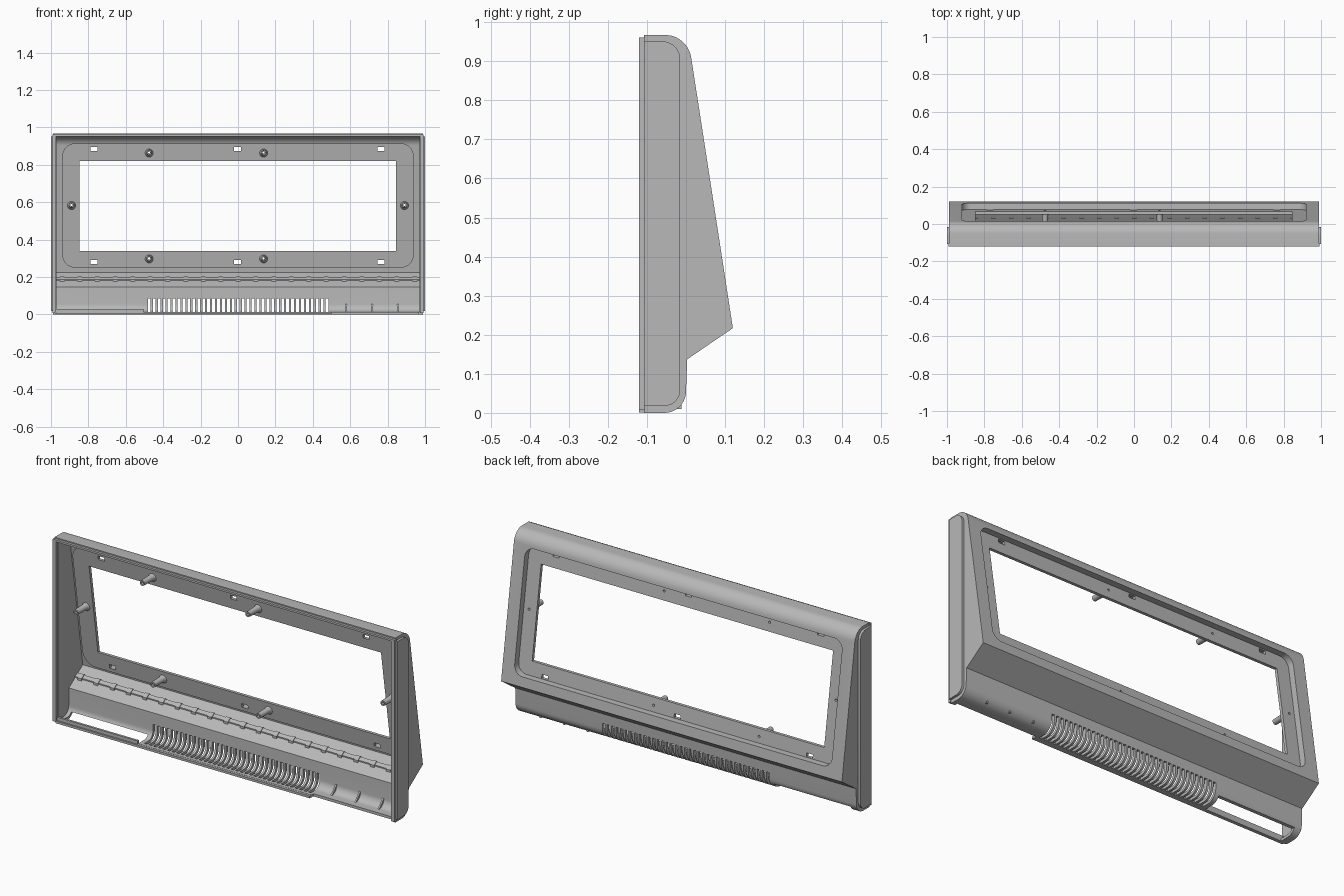
import bpy, bmesh, math
from mathutils import Vector

cube = bpy.data.objects.get("Cube")
if cube:
    bpy.data.objects.remove(cube, do_unlink=True)

grey = bpy.data.materials.new("housing grey")
grey.use_nodes = True
grey.diffuse_color = (0.48, 0.48, 0.48, 1)
grey.node_tree.nodes["Principled BSDF"].inputs["Base Color"].default_value = (0.48, 0.48, 0.48, 1)


def make(name, ring_pairs):
    """Solid(s) lofted between matching pairs of rings."""
    bm = bmesh.new()
    for ring_a, ring_b in ring_pairs:
        a = [bm.verts.new(p) for p in ring_a]
        b = [bm.verts.new(p) for p in ring_b]
        bm.faces.new(a)
        bm.faces.new(b[::-1])
        for i in range(len(a)):
            j = (i + 1) % len(a)
            bm.faces.new((a[j], a[i], b[i], b[j]))
    bmesh.ops.recalc_face_normals(bm, faces=bm.faces)
    mesh = bpy.data.meshes.new(name)
    bm.to_mesh(mesh)
    bm.free()
    mesh.materials.append(grey)
    obj = bpy.data.objects.new(name, mesh)
    bpy.context.collection.objects.link(obj)
    return obj


def along_x(profile, x0, x1):
    return [(x0, y, z) for y, z in profile], [(x1, y, z) for y, z in profile]


def box(x0, x1, y0, y1, z0, z1):
    return along_x([(y0, z0), (y1, z0), (y1, z1), (y0, z1)], x0, x1)


def corner(a, c, b, n=10):
    """Rounded corner from a to b around the sharp point c."""
    a, b, c = Vector(a), Vector(b), Vector(c)
    p, q = a.lerp(c, 0.55), b.lerp(c, 0.55)
    pts = []
    for i in range(n + 1):
        t = i / n
        s = 1 - t
        pts.append(tuple(a * s**3 + p * 3 * s * s * t + q * 3 * s * t * t + b * t**3))
    return pts


def slope(z):
    """Depth of the sloping back face at height z."""
    return 0.12 - (z - 0.217) * 0.154


def sloped_panel(half, z0, z1, r, front, back):
    """Rounded rectangle following the sloping back face."""
    pts = []
    for cx, cz, start in ((half - r, z1 - r, 0), (r - half, z1 - r, 90),
                          (r - half, z0 + r, 180), (half - r, z0 + r, 270)):
        for i in range(9):
            t = math.radians(start + i * 90 / 8)
            pts.append((cx + r * math.cos(t), cz + r * math.sin(t)))
    return ([(x, slope(z) + front, z) for x, z in pts],
            [(x, slope(z) + back, z) for x, z in pts])


def boolean(obj, cutter, operation):
    cutter.hide_render = True
    mod = obj.modifiers.new(cutter.name, "BOOLEAN")
    mod.operation = operation
    mod.solver = "EXACT"
    mod.object = cutter
    bpy.context.view_layer.objects.active = obj
    bpy.ops.object.modifier_apply(modifier=mod.name)
    bpy.data.objects.remove(cutter, do_unlink=True)


def smooth(obj):
    bpy.ops.object.select_all(action="DESELECT")
    obj.select_set(True)
    bpy.context.view_layer.objects.active = obj
    bpy.ops.object.shade_smooth_by_angle(angle=math.radians(28))


# Hollow housing, open at the front
outer = ([(-0.107, 0)] + corner((-0.055, 0), (0, 0), (0, 0.055))
         + [(0.003, 0.137), (0.12, 0.217)]
         + corner((slope(0.91), 0.91), (slope(0.967), 0.967), (-0.05, 0.967)) + [(-0.107, 0.967)])
inner = ([(-0.3, 0.014)] + corner((-0.055, 0.014), (-0.016, 0.014), (-0.016, 0.055))
         + [(-0.014, 0.146), (0.1, 0.224)]
         + corner((slope(0.905) - 0.018, 0.905), (slope(0.95) - 0.018, 0.95), (-0.055, 0.95))
         + [(-0.3, 0.95)])
housing = make("housing", [along_x(outer, -0.988, 0.988)])
boolean(housing, make("cavity", [along_x(inner, -0.97, 0.97)]), "DIFFERENCE")

# Recessed screen frame with window
boolean(housing, make("pan", [sloped_panel(0.94, 0.25, 0.915, 0.07, -0.05, -0.006)]), "UNION")
boolean(housing, make("recess", [sloped_panel(0.92, 0.268, 0.9, 0.05, -0.034, 0.1)]), "DIFFERENCE")
boolean(housing, make("window", [box(-0.848, 0.845, -0.2, 0.3, 0.34, 0.82)]), "DIFFERENCE")

# Clip holes and screw holes through the frame
boolean(housing, make("clip_holes", [box(x - 0.018, x + 0.018, -0.2, 0.3, z - 0.01, z + 0.01)
                                     for x in (-0.77, -0.003, 0.765) for z in (0.28, 0.884)]),
        "DIFFERENCE")
BOSSES = [(x, z) for x in (-0.475, 0.137) for z in (0.3, 0.866)] + [(-0.89, 0.585), (0.89, 0.585)]


def circle(x, y, z, r, n=20):
    return [(x + r * math.cos(2 * math.pi * i / n), y, z + r * math.sin(2 * math.pi * i / n))
            for i in range(n)]


boolean(housing, make("screw_holes", [(circle(x, -0.2, z, 0.006), circle(x, 0.3, z, 0.006))
                                      for x, z in BOSSES]), "DIFFERENCE")

# Vent slots wrapping around the lower back edge
boolean(housing, make("vent_slots", [box(x - 0.0075, x + 0.0075, -0.088, 0.05, -0.05, 0.086)
                                     for x in (-0.474 + 0.0264 * i for i in range(37))]),
        "DIFFERENCE")

# Floor opening on one side, floor set back on the other
boolean(housing, make("floor_opening", [box(-0.95, -0.505, -0.1, 0.05, -0.05, 0.03)]), "DIFFERENCE")
boolean(housing, make("floor_step", [box(0.5, 0.965, -0.2, -0.09, -0.05, 0.013 + 0.01)]), "DIFFERENCE")
smooth(housing)

# Front tongue around the open edge
make("top_tongue", [box(-0.975, 0.975, -0.12, -0.105, 0.951, 0.961)])
make("bottom_tongue", [box(-0.975, 0.5, -0.12, -0.105, 0.001, 0.013)])
make("opening_strip", [box(-0.97, -0.505, -0.112, -0.1, 0.001, 0.03)])

# End plates and side tongues
plate = ([(-0.107, 0.018)] + corner((-0.055, 0.018), (-0.015, 0.018), (-0.015, 0.058))
         + corner((-0.015, 0.905), (-0.015, 0.951), (-0.06, 0.951)) + [(-0.107, 0.951)])
for side, label in ((1, "left"), (-1, "right")):
    smooth(make(label + "_end_plate", [along_x(plate, side * 0.986, side * 1.0)]))
    make(label + "_tongue", [box(side * 0.972, side * 0.992, -0.12, -0.105, 0.008, 0.961)])

# Screw bosses: hollow posts with flared bases
for x, z in BOSSES:
    base = slope(z) - 0.045
    stations = [(base, 0.026), (base - 0.008, 0.019), (base - 0.018, 0.016), (base - 0.09, 0.014),
                (base - 0.09, 0.007), (base, 0.007)]
    bm = bmesh.new()
    rings = [[bm.verts.new(p) for p in circle(x, y, z, r)] for y, r in stations]
    for ra, rb in zip(rings, rings[1:] + rings[:1]):
        for i in range(len(ra)):
            j = (i + 1) % len(ra)
            bm.faces.new((ra[i], ra[j], rb[j], rb[i]))
    bmesh.ops.recalc_face_normals(bm, faces=bm.faces)
    mesh = bpy.data.meshes.new("screw_boss")
    bm.to_mesh(mesh)
    bm.free()
    mesh.materials.append(grey)
    boss = bpy.data.objects.new("screw_boss", mesh)
    bpy.context.collection.objects.link(boss)
    smooth(boss)

# Thin ledge with small teeth on the inner lower slope
ledge = [(0.036, 0.182), (0.056, 0.195), (0.053, 0.199), (0.036, 0.188)]
make("slope_ledge", [along_x(ledge, -0.97, 0.97)])
tooth = [(0.03, 0.176), (0.06, 0.197), (0.052, 0.203), (0.03, 0.188)]
make("ledge_teeth", [along_x(tooth, x - 0.012, x + 0.012)
                     for x in (-0.94 + 0.0942 * i for i in range(21)) if x < 0.95])

# Small gussets in the lower corner
gusset = [(-0.012, 0.06), (-0.012, 0.01), (-0.06, 0.01), (-0.045, 0.025)]
make("corner_gussets", [along_x(gusset, x - 0.004, x + 0.004) for x in (0.58, 0.718, 0.853)])
